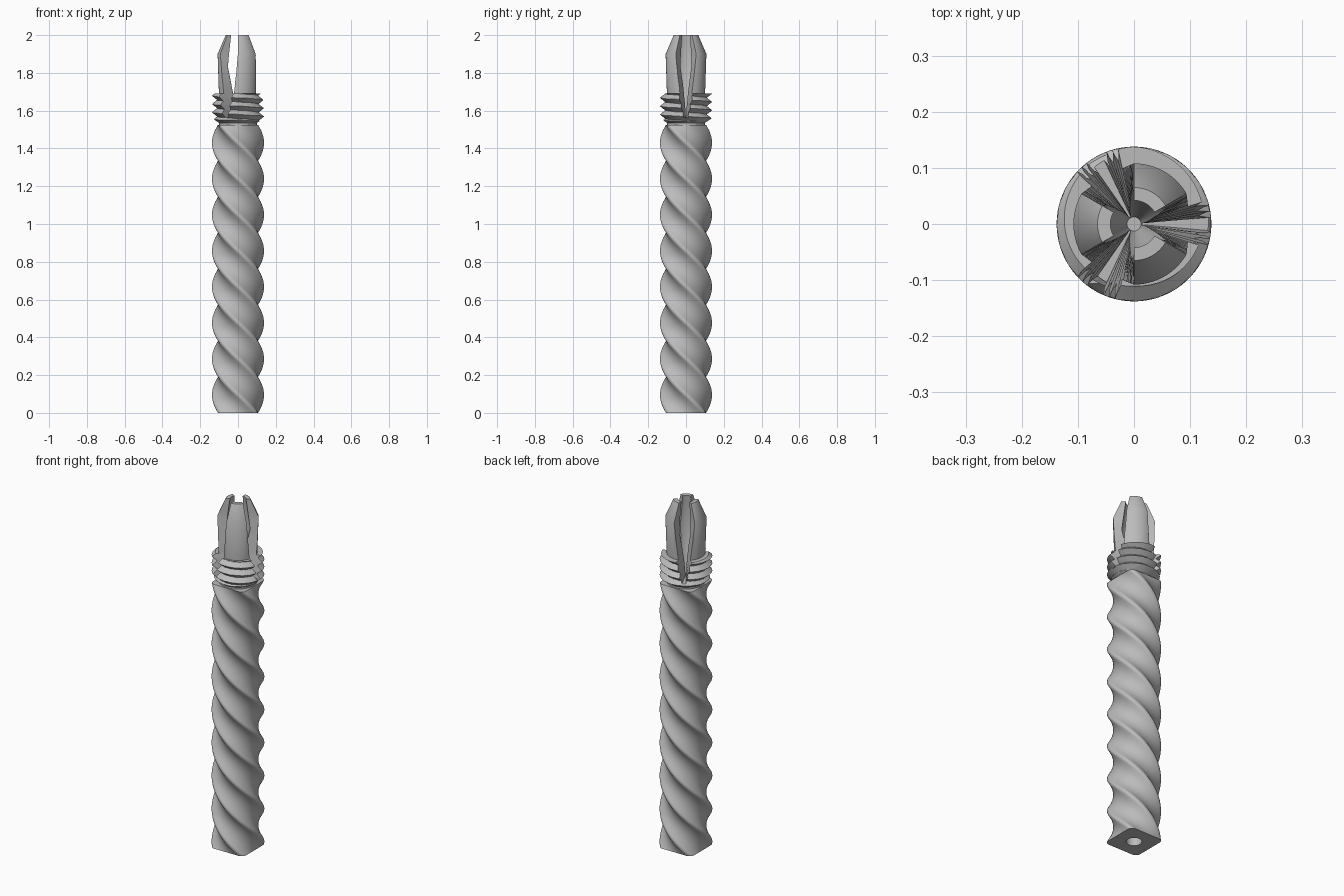
import bpy, bmesh
from math import sin, cos, tau, pi, radians, hypot

if "Cube" in bpy.data.objects:
    bpy.data.objects.remove(bpy.data.objects["Cube"])

steel = bpy.data.materials.new("grey_steel")
steel.use_nodes = True
steel.diffuse_color = (0.5, 0.5, 0.5, 1)
steel.node_tree.nodes["Principled BSDF"].inputs["Base Color"].default_value = steel.diffuse_color


def loft(name, rings):
    """Skin a list of equal-length closed rings and cap both ends."""
    bm = bmesh.new()
    rows = [[bm.verts.new(p) for p in ring] for ring in rings]
    for a, b in zip(rows, rows[1:]):
        for i in range(len(a)):
            j = (i + 1) % len(a)
            bm.faces.new((a[i], a[j], b[j], b[i]))
    bm.faces.new(rows[0][::-1])
    bm.faces.new(rows[-1])
    bmesh.ops.recalc_face_normals(bm, faces=bm.faces)
    mesh = bpy.data.meshes.new(name)
    bm.to_mesh(mesh)
    bm.free()
    mesh.materials.append(steel)
    obj = bpy.data.objects.new(name, mesh)
    bpy.context.collection.objects.link(obj)
    return obj


def select_only(obj):
    bpy.ops.object.select_all(action='DESELECT')
    obj.select_set(True)
    bpy.context.view_layer.objects.active = obj


# Twisted shaft: a rounded square making two turns, with a blind bore below
HALF, ROUND, SHAFT_TOP, STEPS = 0.106, 0.029, 1.525, 192
square = []
for q in range(4):
    a = q * pi / 2
    c = HALF - ROUND
    side = [(HALF, -c + 2 * c * k / 7) for k in range(7)]
    arc = [(c + ROUND * cos(t), c + ROUND * sin(t)) for t in [pi / 2 * k / 6 for k in range(6)]]
    square += [(x * cos(a) - y * sin(a), x * sin(a) + y * cos(a)) for x, y in side + arc]


def bore_ring(z, radius=0.04):
    return [(radius * x / hypot(x, y), radius * y / hypot(x, y), z) for x, y in square]


rings = [bore_ring(0.2), bore_ring(0)]
for k in range(STEPS + 1):
    t = -2 * tau * k / STEPS
    rings.append([(x * cos(t) - y * sin(t), x * sin(t) + y * cos(t), SHAFT_TOP * k / STEPS)
                  for x, y in square])
shaft = loft("twisted_shaft", rings)

# Collet head: helical thread, tapered jaws and hollow inside in one skin
SIDES, PITCH, THREAD_LOW, THREAD_TOP, ROWS = 96, 0.044, 1.535, 1.69, 84
angles = [tau * (i + 0.37) / SIDES for i in range(SIDES)]


def circle(radius, z):
    return [(radius * cos(t), radius * sin(t), z) for t in angles]


def thread_ring(z):
    ring = []
    for t in angles:
        phase = ((z - 1.635) / PITCH + (t - pi) / tau) % 1
        radius = min(0.11 + 0.028 * abs(2 * phase - 1), 0.1 + 1.5 * (z - THREAD_LOW))
        ring.append((radius * cos(t), radius * sin(t), z))
    return ring


rings = [circle(0.098, 1.5)]
rings += [thread_ring(THREAD_LOW + (THREAD_TOP - THREAD_LOW) * k / ROWS) for k in range(ROWS + 1)]
jaw_profile = [(0.101, 1.69), (0.108, 1.9), (0.065, 2.0), (0.042, 2.0),
               (0.064, 1.83), (0.035, 1.69), (0.0125, 1.56)]
rings += [circle(r, z) for r, z in jaw_profile]
head = loft("collet_head", rings)

# Three flared slots that part the jaws, as fine wedges around the axis
slot_profile = [(1.565, 5), (1.69, 18), (1.8, 25), (1.9, 30), (2.05, 30)]
slot_rows = [slot_profile[0]]
for (z0, h0), (z1, h1) in zip(slot_profile, slot_profile[1:]):
    slot_rows += [(z0 + (z1 - z0) * k / 6, h0 + (h1 - h0) * k / 6) for k in range(1, 7)]
for n in range(3):
    mid = n * tau / 3
    wedge = []
    for z, half in slot_rows:
        lo, hi = mid - radians(half), mid + radians(half)
        wedge.append([(0, 0, z), (0.2 * cos(lo), 0.2 * sin(lo), z), (0.2 * cos(hi), 0.2 * sin(hi), z)])
    cutter = loft("slot_cutter", wedge)
    cutter.hide_render = True
    cut = head.modifiers.new("slot", 'BOOLEAN')
    cut.object = cutter
    cut.operation = 'DIFFERENCE'
    cut.solver = 'MANIFOLD'
    select_only(head)
    bpy.ops.object.modifier_apply(modifier=cut.name)
    bpy.data.objects.remove(cutter)

# Smooth shading with crisp edges
for obj in (shaft, head):
    select_only(obj)
    bpy.ops.object.shade_smooth_by_angle(angle=radians(30))
